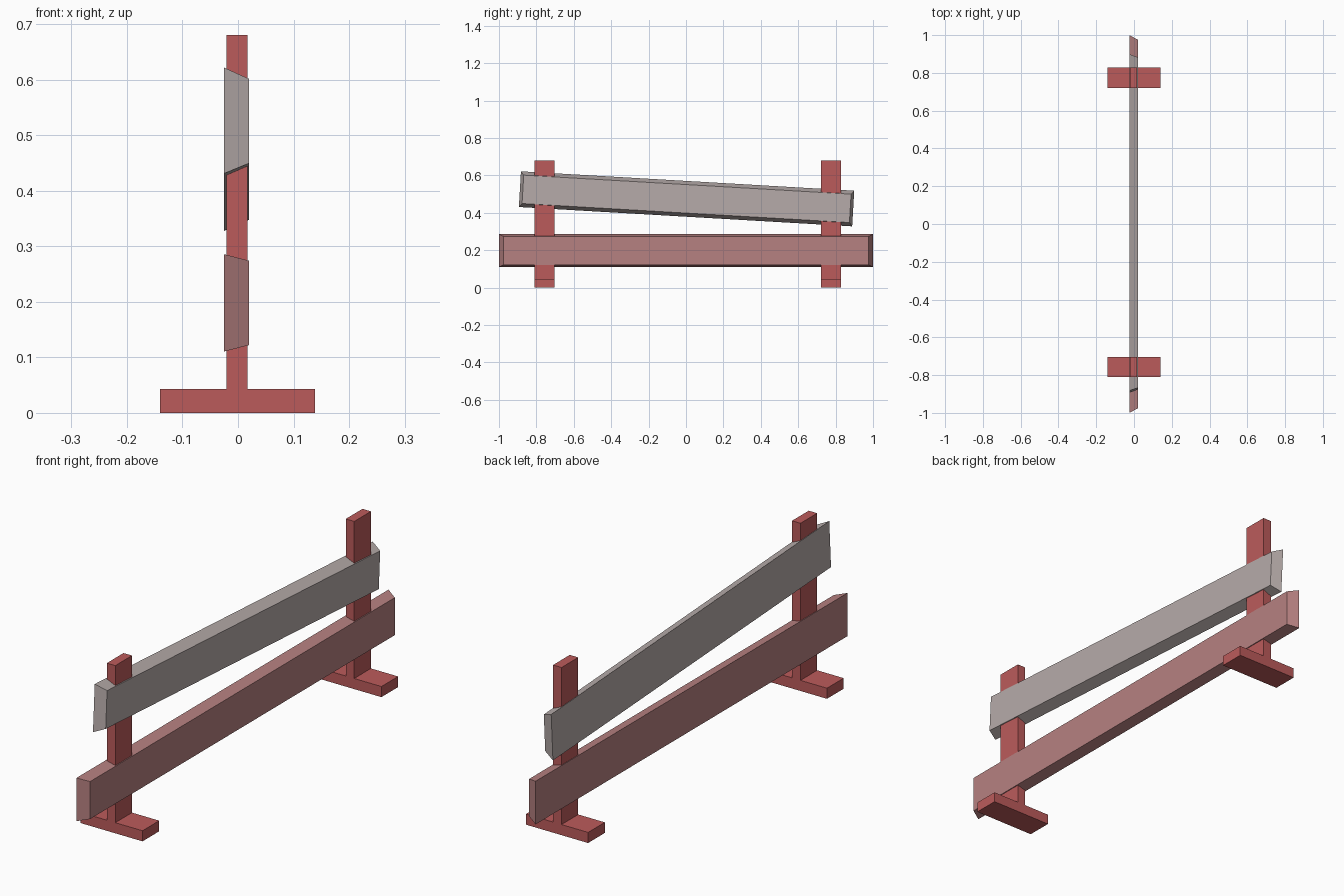
import bpy
import bmesh
from mathutils import Matrix

if "Cube" in bpy.data.objects:
    bpy.data.objects.remove(bpy.data.objects["Cube"])


def paint(name, rgb):
    mat = bpy.data.materials.new(name)
    mat.diffuse_color = (*rgb, 1)
    mat.use_nodes = True
    mat.node_tree.nodes["Principled BSDF"].inputs["Base Color"].default_value = mat.diffuse_color
    return mat


def finish(name, bm, mat, loc, tilt=0.0):
    bmesh.ops.recalc_face_normals(bm, faces=bm.faces[:])
    bm.transform(Matrix.Rotation(tilt, 4, 'X'))
    mesh = bpy.data.meshes.new(name)
    bm.to_mesh(mesh)
    bm.free()
    mesh.materials.append(mat)
    obj = bpy.data.objects.new(name, mesh)
    obj.location = loc
    bpy.context.collection.objects.link(obj)


def stand(name, y, mat, depth=0.107):
    # Upright and foot share one inverted-T profile, extruded along y
    profile = [(-0.14, 0), (0.139, 0), (0.139, 0.043), (0.017, 0.043),
               (0.017, 0.68), (-0.021, 0.68), (-0.021, 0.043), (-0.14, 0.043)]
    bm = bmesh.new()
    face = bm.faces.new([bm.verts.new((x, -depth / 2, z)) for x, z in profile])
    ext = bmesh.ops.extrude_face_region(bm, geom=[face])
    verts = [v for v in ext["geom"] if isinstance(v, bmesh.types.BMVert)]
    bmesh.ops.translate(bm, verts=verts, vec=(0, depth, 0))
    finish(name, bm, mat, (0, y, 0))


def board(name, length, height, center, mat, tilt=0.0, inset_y=0.024, inset_z=0.0115):
    # Plank whose +x face is smaller than its -x face
    bm = bmesh.new()
    bmesh.ops.create_cube(bm, size=1)
    for v in bm.verts:
        front = v.co.x > 0
        v.co.x = 0.020 if front else -0.025
        v.co.y *= length - (2 * inset_y if front else 0)
        v.co.z *= height - (2 * inset_z if front else 0)
    finish(name, bm, mat, center, tilt)


red = paint("red_paint", (0.50, 0.105, 0.105))
faded = paint("faded_red_paint", (0.47, 0.22, 0.22))
grey = paint("weathered_wood", (0.47, 0.41, 0.40))

# Two stands
stand("front_stand", -0.757, red)
stand("back_stand", 0.774, red)

# Level lower board and sagging upper board
board("lower_board", 2.0, 0.175, (0, 0, 0.198), faded)
board("upper_board", 1.785, 0.191, (0, 0.003, 0.4745), grey,
      tilt=-0.058, inset_y=0.016, inset_z=0.0195)
